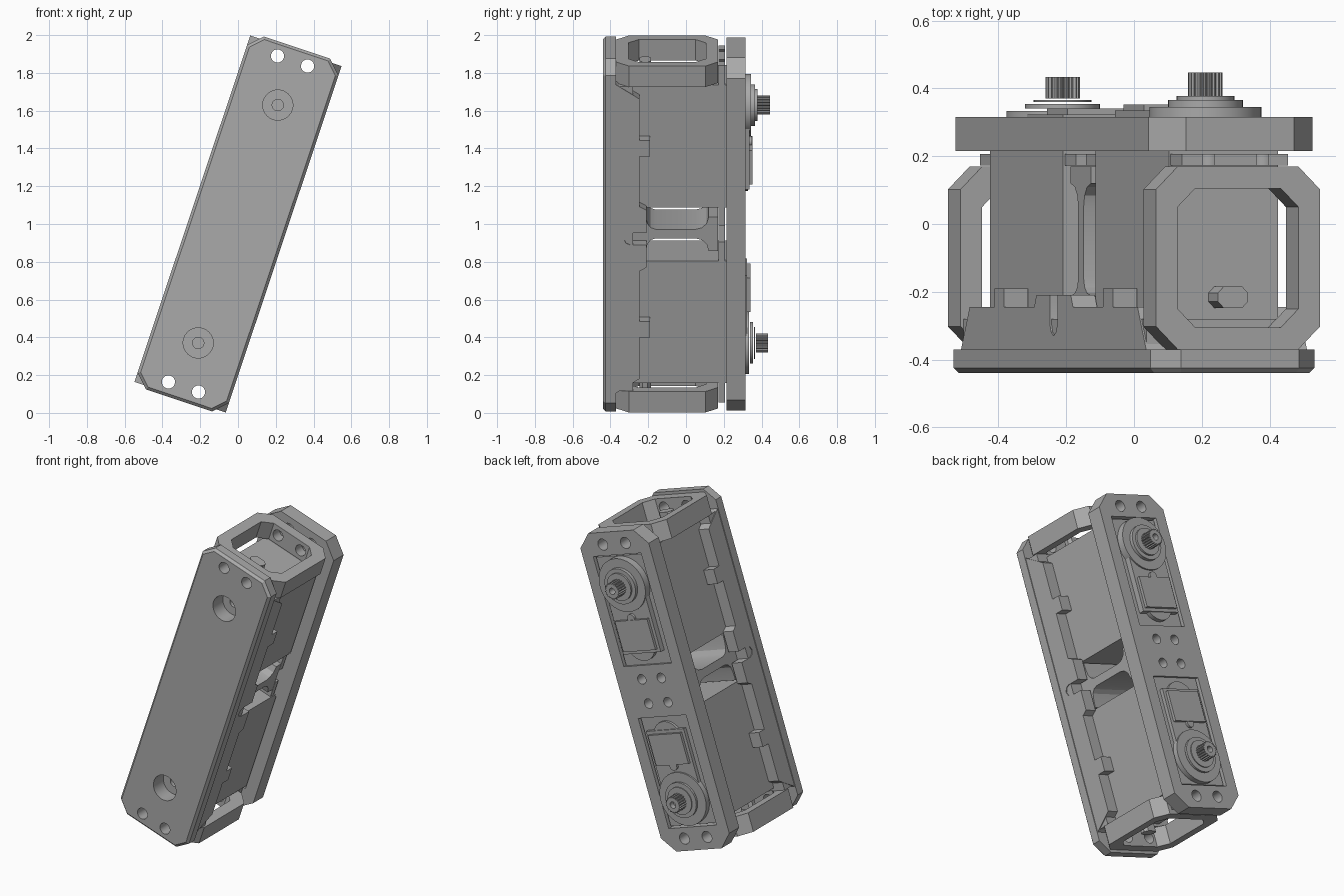
import bpy, bmesh, math
from mathutils import Matrix

cube = bpy.data.objects.get("Cube")
if cube:
    bpy.data.objects.remove(cube, do_unlink=True)

grey = bpy.data.materials.new("plain_grey")
grey.use_nodes = True
grey.diffuse_color = (0.4, 0.4, 0.4, 1)
grey.node_tree.nodes["Principled BSDF"].inputs["Base Color"].default_value = (0.4, 0.4, 0.4, 1)

# Parts are built upright, then the whole assembly is leaned sideways
AXES = {"x": lambda a, b, t: (t, b, a),
        "y": lambda a, b, t: (a, t, b),
        "z": lambda a, b, t: (a, b, t)}
parts = []


def prism(name, pts, axis, lo, hi, chamfer=0):
    """Extrude a 2D outline along an axis, optionally chamfering its low face."""
    bm = bmesh.new()
    place = AXES[axis]
    bottom = [bm.verts.new(place(a, b, lo)) for a, b in pts]
    top = [bm.verts.new(place(a, b, hi)) for a, b in pts]
    low_face = bm.faces.new(bottom)
    bm.faces.new(top)
    for i in range(len(pts)):
        j = (i + 1) % len(pts)
        bm.faces.new((bottom[i], bottom[j], top[j], top[i]))
    bmesh.ops.recalc_face_normals(bm, faces=bm.faces[:])
    if chamfer:
        bmesh.ops.bevel(bm, geom=low_face.edges[:], offset=chamfer, segments=1, affect="EDGES")
    mesh = bpy.data.meshes.new(name)
    bm.to_mesh(mesh)
    bm.free()
    mesh.materials.append(grey)
    obj = bpy.data.objects.new(name, mesh)
    bpy.context.collection.objects.link(obj)
    parts.append(obj)
    return obj


def rect(a0, a1, b0, b1, c=0):
    if not c:
        return [(a0, b0), (a1, b0), (a1, b1), (a0, b1)]
    return [(a0 + c, b0), (a1 - c, b0), (a1, b0 + c), (a1, b1 - c),
            (a1 - c, b1), (a0 + c, b1), (a0, b1 - c), (a0, b0 + c)]


def circle(a, b, r, n=32, tooth=0):
    return [(a + (r - tooth * (i // 2 % 2)) * math.cos(math.tau * i / n),
             b + (r - tooth * (i // 2 % 2)) * math.sin(math.tau * i / n)) for i in range(n)]


def cut(obj, pts, axis, lo, hi):
    """Subtract a prism and bake the result."""
    cutter = prism("cutter", pts, axis, lo, hi)
    parts.remove(cutter)
    mod = obj.modifiers.new("cut", "BOOLEAN")
    mod.operation, mod.solver, mod.object = "DIFFERENCE", "EXACT", cutter
    deps = bpy.context.evaluated_depsgraph_get()
    baked = bpy.data.meshes.new_from_object(obj.evaluated_get(deps))
    obj.modifiers.clear()
    obj.data = baked
    bpy.data.objects.remove(cutter, do_unlink=True)


def bolt_holes(obj, w, lo, hi, u=0.084, r=0.035):
    for side in (-1, 1):
        cut(obj, circle(side * u, w, r, 24), "y", lo, hi)


W, L = 0.255, 0.985        # half width, half length
SHAFT = 0.664              # shaft distance from the middle

# Front and back plates
front_plate = prism("front_plate", rect(-W, W, -L, L, 0.071), "y", -0.44, -0.37, 0.015)
back_plate = prism("back_plate", rect(-W, W, -L, L, 0.087), "y", 0.215, 0.315)

# Tray floor behind the front plate
tray_floor = prism("tray_floor", rect(-W + 0.01, W - 0.01, -0.85, 0.85), "y", -0.37, -0.28)

for s in (-1, 1):
    bolt_holes(front_plate, s * 0.91, -0.5, -0.3)
    bolt_holes(back_plate, s * 0.91, 0.1, 0.4)
    bolt_holes(back_plate, s * 0.075, 0.1, 0.4, 0.072, 0.03)
    cut(front_plate, circle(0, s * SHAFT, 0.08), "y", -0.5, -0.3)
    cut(tray_floor, circle(0, s * SHAFT, 0.08), "y", -0.4, -0.34)
    cut(tray_floor, circle(0, s * SHAFT, 0.03), "y", -0.4, -0.2)
    cut(back_plate, rect(-0.178, 0.178, *sorted((s * 0.16, s * 0.842))), "y", 0.1, 0.4)

# Tray side walls with tabs and a rounded middle notch
half = [(0.86, -0.37), (0.78, -0.245), (0.55, -0.245), (0.55, -0.19), (0.46, -0.19),
        (0.46, -0.245), (0.18, -0.245), (0.16, -0.21), (0.034, -0.21), (0.034, -0.295),
        (0.024, -0.318)]
wall = half + [(0, -0.33)] + [(-a, b) for a, b in reversed(half)]
for side, name in ((-1, "right"), (1, "left")):
    lo, hi = sorted((side * 0.175, side * 0.25))
    prism(name + "_tray_wall", wall, "x", lo, hi)

# Web between the two motor housings, waisted by concave fillets
web_half = [(0.14, -0.28), (0.14, -0.215)]
web_half += [(0.025 + 0.06 * (1 - math.sin(t)), -0.16 - 0.05 * math.cos(t))
             for t in (0, 0.5, 1.0, 1.57)]
web_half += [(0.025 + 0.07 * (1 - math.cos(t)), 0.05 + 0.07 * math.sin(t))
             for t in (0, 0.5, 1.0, 1.57)]
web_half += [(0.095, 0.17)]
prism("middle_web", web_half + [(-a, b) for a, b in reversed(web_half)], "x", -0.165, 0.165)

# Upper and lower ends: loop frame, motor housing, ears and output shaft
for s, name in ((1, "upper"), (-1, "lower")):
    def span(a, b):
        return sorted((s * a, s * b))

    loop = prism(name + "_loop", rect(-W, W, -0.37, 0.17, 0.068), "z", *span(0.85, 0.967))
    cut(loop, rect(-0.188, 0.188, -0.305, 0.105, 0.055), "z", *span(0.7, 1.1))
    bolt_holes(loop, s * 0.91, -0.4, 0.25)

    prism(name + "_housing", rect(-0.17, 0.17, *span(0.15, 0.832)), "y", -0.28, 0.3)
    prism(name + "_cable_nub", rect(-0.047, 0.047, -0.247, -0.185, 0.018), "z", *span(0.83, 0.92))

    outer_ear = prism(name + "_outer_ear", rect(-0.165, 0.165, *span(0.83, 0.94)), "y", 0.172, 0.206)
    bolt_holes(outer_ear, s * 0.91, 0.1, 0.25)
    inner_ear = prism(name + "_inner_ear", rect(-0.165, 0.165, *span(0.045, 0.155)), "y", 0.172, 0.206)
    bolt_holes(inner_ear, s * 0.075, 0.1, 0.25, 0.072, 0.03)

    d = 0 if s > 0 else -0.012
    centre = (0, s * SHAFT)
    prism(name + "_gear_cover", circle(*centre, 0.165, 48), "y", 0.29, 0.345 + d)
    prism(name + "_cover_end", circle(0, s * 0.29, 0.1), "y", 0.29, 0.328 + d)
    prism(name + "_cover_bridge", rect(-0.14, 0.14, *span(0.24, 0.62)), "y", 0.29, 0.335 + d)
    prism(name + "_label_pad", rect(-0.12, 0.12, *span(0.26, 0.45)), "y", 0.32, 0.353 + d)
    prism(name + "_label_tab", circle(0, s * 0.46, 0.026, 20), "y", 0.32, 0.35 + d)
    prism(name + "_bearing_ring", circle(*centre, 0.11, 40), "y", 0.34, 0.366 + d)
    prism(name + "_bearing_step", circle(*centre, 0.085, 40), "y", 0.36, 0.378 + d)
    shaft = prism(name + "_splined_shaft", circle(*centre, 0.051, 80, 0.007), "y", 0.37, 0.446 + d)
    cut(shaft, circle(*centre, 0.02, 20), "y", 0.4, 0.5)

# Shade, then lean the assembly and stand it on the ground
lean = Matrix.Translation((0, 0, 1)) @ Matrix.Rotation(math.radians(18.5), 4, "Y")
for obj in parts:
    bpy.ops.object.select_all(action="DESELECT")
    obj.select_set(True)
    bpy.context.view_layer.objects.active = obj
    bpy.ops.object.shade_smooth_by_angle(angle=math.radians(25))
    obj.matrix_world = lean
